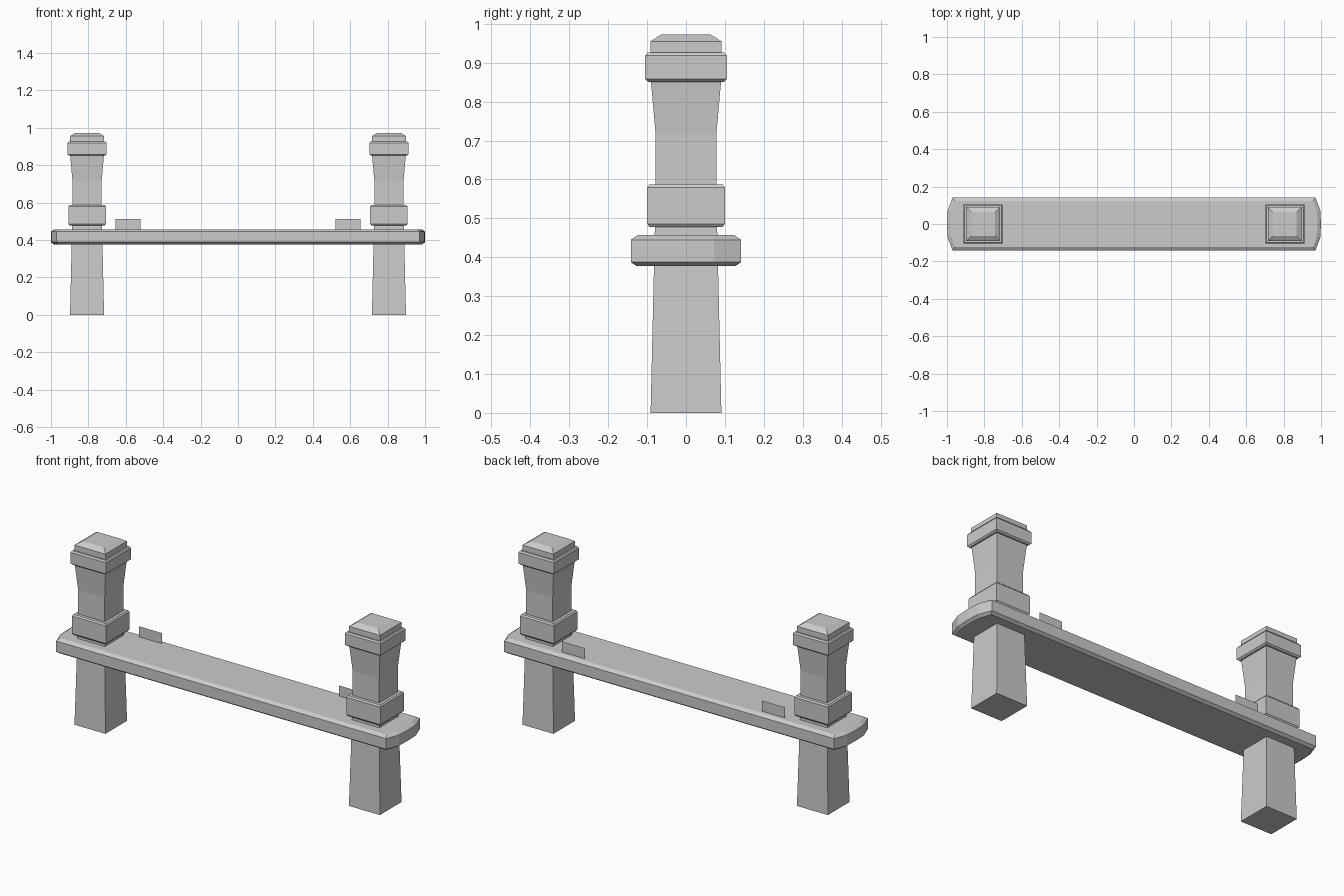
import bpy, bmesh

if "Cube" in bpy.data.objects:
    bpy.data.objects.remove(bpy.data.objects["Cube"])

POST_X = 0.807
TAB_Y = 0.105


def make_object(name, bm):
    bmesh.ops.recalc_face_normals(bm, faces=bm.faces)
    mesh = bpy.data.meshes.new(name)
    bm.to_mesh(mesh)
    bm.free()
    obj = bpy.data.objects.new(name, mesh)
    bpy.context.collection.objects.link(obj)
    return obj


def loft(name, rings):
    """Skin a stack of equal-length point rings and cap both ends."""
    bm = bmesh.new()
    loops = [[bm.verts.new(p) for p in ring] for ring in rings]
    n = len(loops[0])
    for a, b in zip(loops, loops[1:]):
        for i in range(n):
            j = (i + 1) % n
            bm.faces.new((a[i], a[j], b[j], b[i]))
    bm.faces.new(loops[0][::-1])
    bm.faces.new(loops[-1])
    return make_object(name, bm)


def square(cx, h, z):
    return [(cx + sx * h, sy * h, z) for sx, sy in ((-1, -1), (1, -1), (1, 1), (-1, 1))]


def plank_outline(inset, z):
    k = inset
    half = [(0.97 - 0.6 * k, -0.142 + k), (0.996 - k, -0.072 + 0.4 * k), (1.0 - k, 0),
            (0.996 - k, 0.072 - 0.4 * k), (0.97 - 0.6 * k, 0.142 - k)]
    return [(x, y, z) for x, y in half] + [(-x, -y, z) for x, y in half]


# Square posts: tapered leg, collar, flared neck, cap and bevelled top (half width, z)
profile = [(0.091, 0), (0.080, 0.478), (0.094, 0.478), (0.100, 0.486),
           (0.100, 0.579), (0.094, 0.587), (0.078, 0.587), (0.078, 0.715),
           (0.090, 0.851), (0.097, 0.851), (0.105, 0.858), (0.105, 0.918),
           (0.099, 0.926), (0.091, 0.926), (0.091, 0.955), (0.063, 0.973)]
for side, s in (("left", -1), ("right", 1)):
    loft(side + "_post", [square(s * POST_X, h, z) for h, z in profile])

    # Thin upright tab near the back edge of the plank
    bm = bmesh.new()
    bm.faces.new([bm.verts.new((s * x, TAB_Y, z)) for x, z in
                  ((0.52, 0.457), (0.655, 0.457), (0.655, 0.513), (0.52, 0.513))])
    make_object(side + "_tab", bm)

# Plank with clipped, bowed ends and chamfered edges
loft("plank", [plank_outline(k, z) for k, z in
               ((0.015, 0.377), (0, 0.388), (0, 0.445), (0.018, 0.457))])
